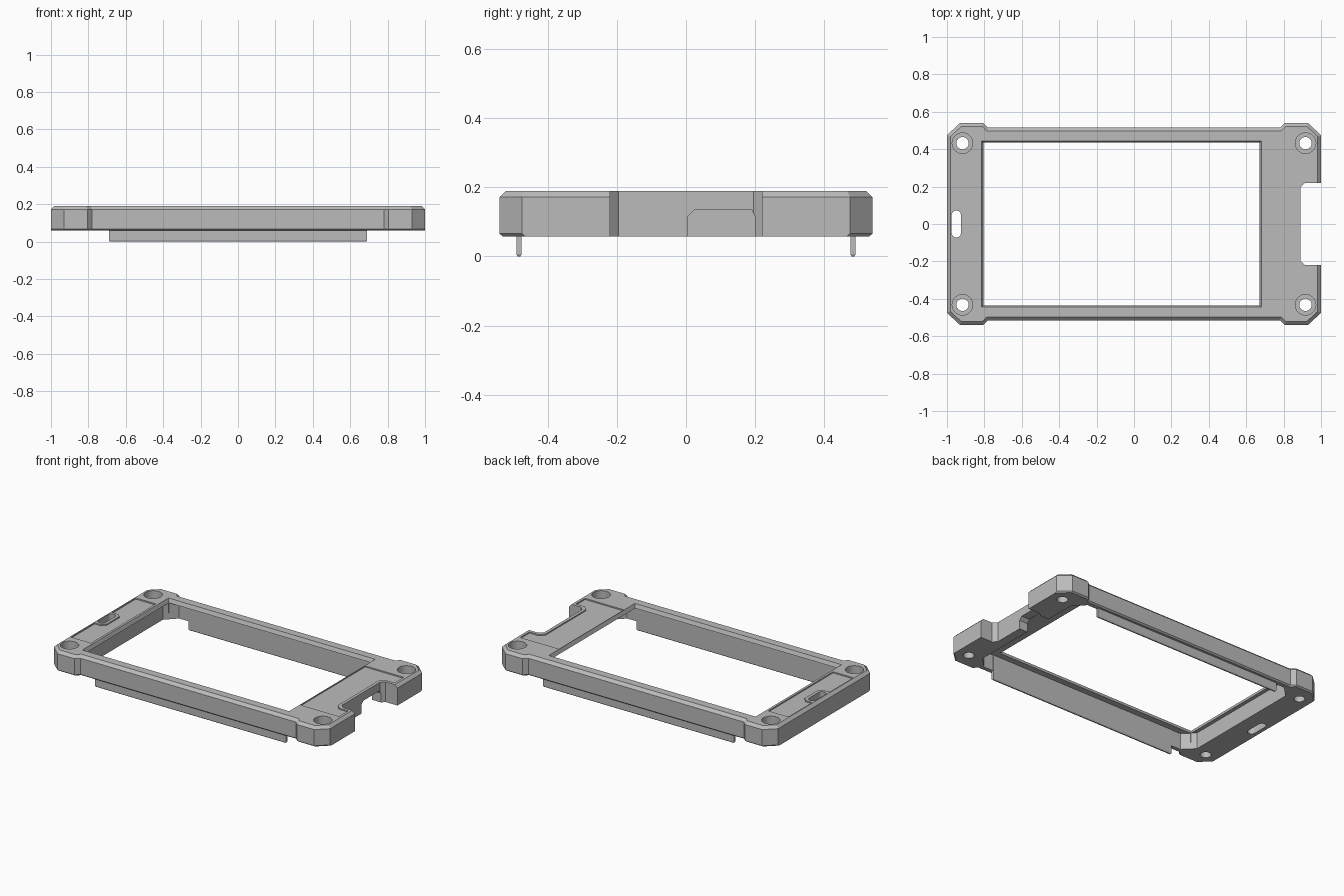
import bpy, bmesh, math
from mathutils import Vector

cube = bpy.data.objects.get("Cube")
if cube:
    bpy.data.objects.remove(cube, do_unlink=True)

grey = bpy.data.materials.new("plain_grey")
grey.use_nodes = True
colour = (0.5, 0.5, 0.5, 1)
grey.diffuse_color = colour
grey.node_tree.nodes["Principled BSDF"].inputs["Base Color"].default_value = colour


def loft(name, layers):
    """Solid through stacked outlines, each layer is (outline, z)."""
    bm = bmesh.new()
    rings = [[bm.verts.new((x, y, z)) for x, y in pts] for pts, z in layers]
    n = len(rings[0])
    bm.faces.new(rings[0][::-1])
    bm.faces.new(rings[-1])
    for low, high in zip(rings, rings[1:]):
        for i in range(n):
            j = (i + 1) % n
            bm.faces.new((low[i], low[j], high[j], high[i]))
    bmesh.ops.recalc_face_normals(bm, faces=bm.faces)
    mesh = bpy.data.meshes.new(name)
    bm.to_mesh(mesh)
    bm.free()
    mesh.materials.append(grey)
    obj = bpy.data.objects.new(name, mesh)
    bpy.context.collection.objects.link(obj)
    return obj


def inset(pts, d):
    """Move every edge of a counter-clockwise outline inward by d."""
    out = []
    for i, p in enumerate(pts):
        p = Vector(p)
        a = (p - Vector(pts[i - 1])).normalized()
        b = (Vector(pts[(i + 1) % len(pts)]) - p).normalized()
        na, nb = Vector((-a.y, a.x)), Vector((-b.y, b.x))
        out.append(tuple(p + (na + nb) * d / (1 + na.dot(nb))))
    return out


def rect(x0, x1, y0, y1, c=0):
    """Rectangle, with corners cut by c when it is given."""
    if not c:
        return [(x0, y0), (x1, y0), (x1, y1), (x0, y1)]
    return [(x0 + c, y0), (x1 - c, y0), (x1, y0 + c), (x1, y1 - c),
            (x1 - c, y1), (x0 + c, y1), (x0, y1 - c), (x0, y0 + c)]


def disc(x, y, r, stretch=0, n=40):
    pts = []
    for i in range(n):
        a = math.tau * (i + 0.5) / n
        s = math.sin(a)
        pts.append((x + r * math.cos(a), y + r * s + math.copysign(stretch, s)))
    return pts


def cut(target, cutter):
    mod = target.modifiers.new("cut", "BOOLEAN")
    mod.operation = "DIFFERENCE"
    mod.solver = "EXACT"
    mod.object = cutter
    cutter.hide_render = True
    bpy.context.view_layer.objects.active = target
    bpy.ops.object.modifier_apply(modifier=mod.name)
    bpy.data.objects.remove(cutter, do_unlink=True)


def prism(pts, z0, z1):
    return loft("cutter", [(pts, z0), (pts, z1)])


TOP = 0.19

# Outer frame with thicker corners and chamfered edges
quarter = [(1, 0.475), (0.93, 0.54), (0.805, 0.54), (0.78, 0.515)]
outline = (quarter + [(-x, y) for x, y in quarter[::-1]]
           + [(-x, -y) for x, y in quarter] + [(x, -y) for x, y in quarter[::-1]])
foot = [(x, y - math.copysign(0.01, y)) for x, y in outline]
frame = loft("frame", [(foot, 0.058), (outline, 0.066), (outline, 0.172),
                       (inset(outline, 0.018), TOP)])

# Underside pocket and sloped window opening
cut(frame, prism(rect(-0.83, 0.83, -0.478, 0.478, 0.07), -0.1, 0.165))
window = rect(-0.805, 0.672, -0.435, 0.435)
cut(frame, loft("cutter", [(window, 0.1), (window, 0.165),
                           (inset(window, -0.01), TOP), (inset(window, -0.01), 0.3)]))

# Cable notch in the end, with a connector opening behind it
cut(frame, prism(rect(0.89, 1.2, -0.22, 0.22, 0.025), -0.1, 0.3))
port = loft("cutter", [(rect(0.8, 0.92, 0.005, 0.2), -0.1),
                       (rect(0.8, 0.92, 0.005, 0.2), 0.115),
                       (rect(0.8, 0.92, 0.025, 0.19), 0.135)])
cut(frame, port)


# Shallow panels on both ends, each leaving a raised rim
def panel(inner, outer, rim, half, c):
    s = math.copysign(c, outer)
    side = [(outer, 0.335), (outer, half), (rim + s, half), (rim, half - c)]
    pts = [(inner, 0.335)] + side + [(x, -y) for x, y in side[::-1]] + [(inner, -0.335)]
    return prism(pts, TOP - 0.008, 0.3)


cut(frame, panel(0.685, 0.965, 0.87, 0.24, 0.03))
cut(frame, panel(-0.83, -0.975, -0.905, 0.09, 0.025))

# Lanyard slot
cut(frame, prism(disc(-0.95, 0, 0.025, 0.047), -0.1, 0.3))

# Counterbored screw holes
for sx in (-1, 1):
    for sy in (-1, 1):
        x, y = sx * 0.917, sy * 0.432
        cut(frame, prism(disc(x, y, 0.033), -0.1, 0.3))
        cut(frame, prism(disc(x, y, 0.055), 0.12, 0.3))

# Long clip rails below the sides
for name, sy in (("front_rail", -1), ("back_rail", 1)):
    y = sy * 0.4835
    side = rect(-0.69, 0.69, y - 0.0075, y + 0.0075)
    loft(name, [(inset(side, 0.004), 0), (side, 0.006), (side, 0.17)])

# Crisp shading with smooth round holes
for obj in bpy.context.collection.objects:
    if obj.type == "MESH" and obj.name in ("frame", "front_rail", "back_rail"):
        bpy.ops.object.select_all(action="DESELECT")
        obj.select_set(True)
        bpy.context.view_layer.objects.active = obj
        bpy.ops.object.shade_smooth_by_angle(angle=math.radians(20))
